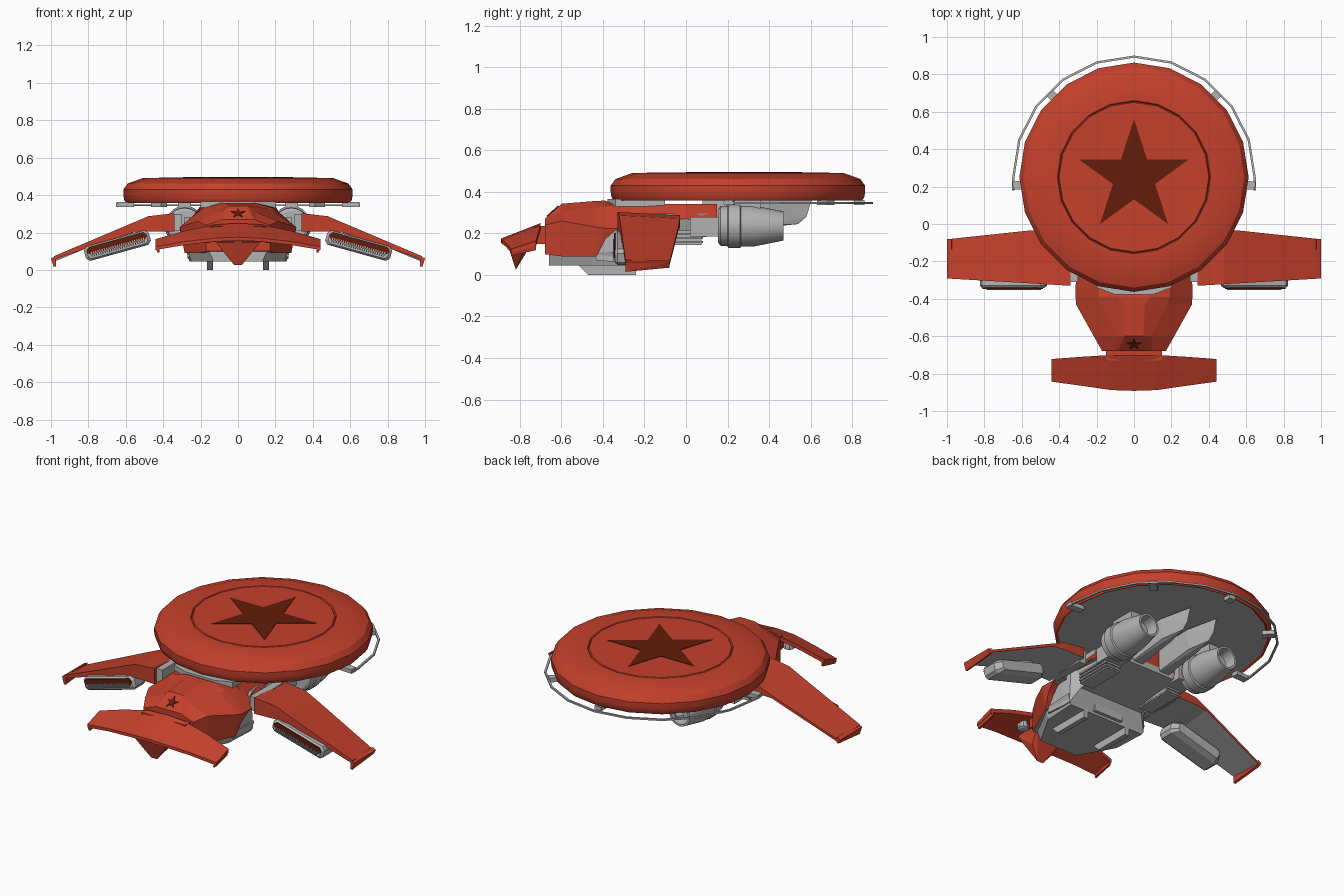
import bpy, bmesh, math
from mathutils import Vector, Matrix

if "Cube" in bpy.data.objects:
    bpy.data.objects.remove(bpy.data.objects["Cube"])


def mat(name, r, g, b):
    m = bpy.data.materials.new(name)
    m.diffuse_color = (r, g, b, 1)
    m.use_nodes = True
    m.node_tree.nodes["Principled BSDF"].inputs["Base Color"].default_value = m.diffuse_color
    return m


RED = mat("red paint", .56, .052, .025)
DARK = mat("dark red", .125, .012, .003)
LIGHT = mat("light grey", .45, .45, .45)


def finish(bm, name, mats, rule=None, smooth=False):
    bmesh.ops.recalc_face_normals(bm, faces=bm.faces)
    bm.normal_update()
    me = bpy.data.meshes.new(name)
    for m in mats:
        me.materials.append(m)
    if rule:
        for f in bm.faces:
            f.material_index = int(rule(f))
    bm.to_mesh(me)
    bm.free()
    ob = bpy.data.objects.new(name, me)
    bpy.context.collection.objects.link(ob)
    if smooth:
        bpy.ops.object.select_all(action='DESELECT')
        ob.select_set(True)
        bpy.context.view_layer.objects.active = ob
        bpy.ops.object.shade_smooth_by_angle(angle=math.radians(30))
    return ob


def loft(name, rings, mats, rule=None, smooth=False):
    """Skin a list of equal-length point rings and cap the ends."""
    bm = bmesh.new()
    rs = [[bm.verts.new(p) for p in ring] for ring in rings]
    n = len(rs[0])
    for a, b in zip(rs, rs[1:]):
        for i in range(n):
            j = (i + 1) % n
            bm.faces.new((a[i], a[j], b[j], b[i]))
    bm.faces.new(rs[0])
    bm.faces.new(rs[-1])
    return finish(bm, name, mats, rule, smooth)


def hull(name, pts, mats, rule=None):
    bm = bmesh.new()
    vs = [bm.verts.new(p) for p in pts]
    bmesh.ops.convex_hull(bm, input=vs)
    return finish(bm, name, mats, rule)


def box(name, x0, x1, y0, y1, z0, z1, m):
    return hull(name, [(x, y, z) for x in (x0, x1) for y in (y0, y1) for z in (z0, z1)], [m])


def lathe(name, prof, n, mats, place, rule=None):
    """Spin (radius, height) points around local z, then place."""
    rings = [[place @ Vector((r * math.sin(2 * math.pi * i / n), r * math.cos(2 * math.pi * i / n), h))
              for i in range(n)] for r, h in prof]
    return loft(name, rings, mats, rule, smooth=True)


def star(name, r, place, m):
    ring = [(r if i % 2 == 0 else r * .382, math.pi * i / 5) for i in range(10)]
    loft(name, [[place @ Vector((q * math.sin(a), q * math.cos(a), h)) for q, a in ring]
                for h in (-.003, .003)], [m])


def mirror(ob):
    """Mirrored copy on the -x side."""
    me = ob.data.copy()
    me.transform(Matrix.Scale(-1, 4, (1, 0, 0)))
    me.flip_normals()
    c = bpy.data.objects.new(ob.name + "_left", me)
    bpy.context.collection.objects.link(c)


down = lambda f: f.normal.z < -.5

# Saucer disc with grooved centre, star and grey underside
C = Matrix.Translation((0, .25, 0))
lathe("saucer", [(.585, .366), (.598, .358), (.609, .375), (.613, .40), (.613, .43), (.59, .462),
                 (.51, .491), (.41, .493), (.405, .485), (.40, .493)], 20, [RED, LIGHT], C,
      lambda f: f.normal.z < -.9)
star("saucer_star", .31, Matrix.Translation((0, .25, .493)), DARK)

# Rail around the rear of the saucer
rail = []
for i in range(-5, 6):
    a = math.radians(18 * i)
    rail.append([(r * math.sin(a), .25 + r * math.cos(a), z)
                 for r, z in ((.639, .341), (.651, .341), (.651, .351), (.639, .351))])
rail.insert(0, [(x, y - .07, z) for x, y, z in rail[0]])
rail.append([(x, y - .07, z) for x, y, z in rail[-1]])
loft("rear_rail", rail, [LIGHT])
for a, r in ((-94, .65), (-45, .635), (0, .61), (45, .635), (94, .65)):
    b = box("rail_bracket", -.022, .022, .56, r, .337, .362, LIGHT)
    b.data.transform(C @ Matrix.Rotation(-math.radians(a), 4, 'Z'))


# Main hull: half sections of (x, z), mirrored
def section(y, half):
    return [(x, y, z) for x, z in half] + [(-x, y, z) for x, z in reversed(half)]


loft("nose_cowl", [section(y, h) for y, h in (
    (-.68, ((.085, .27), (.10, .262), (.17, .24), (.17, .10))),
    (-.60, ((.05, .343), (.092, .31), (.215, .26), (.21, .09))),
    (-.43, ((.058, .357), (.175, .325), (.31, .23), (.285, .09))),
    (-.39, ((.09, .358), (.19, .33), (.312, .225), (.30, .17))),
    (-.34, ((.10, .34), (.19, .335), (.312, .225), (.31, .215))),
    (-.27, ((.10, .34), (.19, .335), (.31, .225), (.305, .215))))], [RED, LIGHT],
    lambda f: f.normal.z < -.8)
loft("rear_deck", [section(y, h) for y, h in (
    (-.30, ((.19, .342), (.27, .25))), (0, ((.20, .342), (.24, .27))),
    (.15, ((.19, .342), (.20, .23))))], [RED, LIGHT], lambda f: f.normal.z < -.8)
star("nose_star", .04, Matrix.Translation((0, -.645, .305)) @ Matrix.Rotation(.74, 4, 'X'), DARK)
hull("saucer_collar", [(s * x, y, z) for s in (1, -1) for z in (.33, .366)
                       for x, y in ((.20, -.34), (.10, -.378), (.20, -.10))], [LIGHT])

# Grey belly
loft("belly", [section(y, h) for y, h in (
    (-.66, ((.16, .11), (.13, .045))), (-.45, ((.27, .11), (.25, .045))),
    (-.24, ((.28, .11), (.26, .045))))], [LIGHT])
loft("mid_body", [section(y, h) for y, h in (
    (-.43, ((.26, .21), (.27, .07))), (-.30, ((.27, .25), (.27, .06))), (-.24, ((.26, .28), (.27, .06))),
    (-.20, ((.25, .28), (.22, .15))), (.15, ((.19, .30), (.16, .19))))], [LIGHT])
box("belly_panel", -.10, .10, -.24, -.22, .06, .12, LIGHT)

# Paired details under the body
mirror(hull("landing_skid", [(x, y, z) for x in (.135, .165) for y, z in (
    (-.52, .05), (-.47, .0), (-.24, .0), (-.24, .05))], [LIGHT]))
mirror(box("side_vent", .17, .26, -.16, .075, .145, .215, LIGHT))
for k in range(3):
    mirror(box("vent_slat", .168, .275, -.15, .082, .153 + .02 * k, .163 + .02 * k, LIGHT))
mirror(box("engine_mount", .17, .29, .02, .19, .185, .28, LIGHT))
mirror(box("wing_mount", .30, .35, -.31, -.06, .21, .295, LIGHT))
mirror(hull("rear_pylon", [(.095 + x, y, z) for x, y, z in (
    (-.035, .08, .20), (.035, .08, .20), (-.035, .08, .36), (.035, .08, .36),
    (-.03, .40, .24), (.03, .40, .24), (-.045, .40, .36), (.045, .40, .36),
    (0, .54, .245), (0, .58, .28), (0, .605, .36))], [LIGHT]))

# Engines: hollow nacelles pointing back
E = Matrix.Translation((.285, 0, .236)) @ Matrix.Rotation(-math.pi / 2, 4, 'X')
mirror(lathe("engine", [(.08, .155), (.095, .165), (.098, .20), (.106, .205), (.107, .26), (.10, .265),
                        (.10, .32), (.07, .47), (.058, .47), (.05, .40)], 20, [LIGHT], E))
mirror(box("engine_strut", .25, .32, .20, .36, .30, .365, LIGHT))

# Main wings, drooping, grey below, with down-turned tips
wing = []
for x, le, te, top, bot in ((.34, -.33, -.03, .303, .205), (.48, -.322, -.03, .287, .205),
                            (.56, -.317, -.035, .253, .20), (.985, -.292, -.08, .073, .055)):
    wing.append([(x, le, top), (x, te, top - .015), (x, te, min(bot + .02, top - .03)), (x, le, bot)])
mirror(loft("wing", wing, [RED, LIGHT], down))
mirror(hull("wing_tip", [(x, y, z) for y in (-.292, -.08) for x, z in (
    (.975, .073), (1.0, .062), (.985, .015 if y < -.2 else .035), (.972, .02 if y < -.2 else .04))], [RED]))

# Weapon pods under the wings, dark front with a grey grille below
P = Matrix.Translation((.645, 0, .13)) @ Matrix.Rotation(math.radians(15.5), 4, 'Y')


def slot(w, h, c, y, dz=0):
    return [P @ Vector((x, y, z + dz)) for x, z in (
        (-w, h - c), (c - w, h), (w - c, h), (w, h - c), (w, c - h), (w - c, -h), (c - w, -h), (-w, c - h))]


mirror(loft("pod", [slot(.165, .03, .014, -.343), slot(.18, .04, .018, -.33), slot(.18, .04, .018, -.24),
                    slot(.15, .03, .012, -.20)], [LIGHT]))
mirror(loft("pod_face", [slot(.165, .02, .014, y, .012) for y in (-.347, -.34)], [DARK]))
for k in range(-12, 13):
    mirror(hull("grille_tooth", [P @ Vector((k * .012 + x, y, z)) for x in (-.003, .003)
                                 for y in (-.352, -.34) for z in (-.022, .004)], [LIGHT]))
mirror(hull("pod_pylon", [P @ Vector((x, y, z)) for x in (-.10, .10) for y in (-.30, -.22)
                          for z in (.02, .06)], [LIGHT]))

# Front canard, arched and pitched up toward its rear edge
can = []
for x, le, te, zl, zt in ((.44, -.843, -.722, .125, .165), (.28, -.865, -.71, .152, .21),
                          (.12, -.888, -.70, .17, .243), (0, -.892, -.70, .175, .25)):
    can.append([(x, le, zl), (x, te, zt), (x, te, zt - .025), (x, le, zl - .018)])
can += [[(-p[0], p[1], p[2]) for p in r] for r in reversed(can[:-1])]
loft("canard", can, [RED])
mirror(hull("canard_tip", [(x, y, z) for y, zt, zb in ((-.843, .125, .092), (-.722, .165, .12))
                           for x, z in ((.425, zt), (.442, zt), (.432, zb), (.42, zb))], [RED]))
box("canard_neck", -.15, .15, -.73, -.66, .15, .235, RED)
hull("chin", [(.13, -.865, .165), (-.13, -.865, .165), (.10, -.72, .19), (-.10, -.72, .19),
              (.02, -.82, .025), (-.02, -.82, .025), (.08, -.79, .10), (-.08, -.79, .10)], [RED])
mirror(box("chin_grille", .02, .11, -.868, -.86, .147, .158, DARK))
mirror(lathe("canard_thruster", [(.022, .145), (.034, .152), (.034, .17), (.025, .195)], 10, [LIGHT],
             Matrix.Translation((.17, -.765, 0))))
